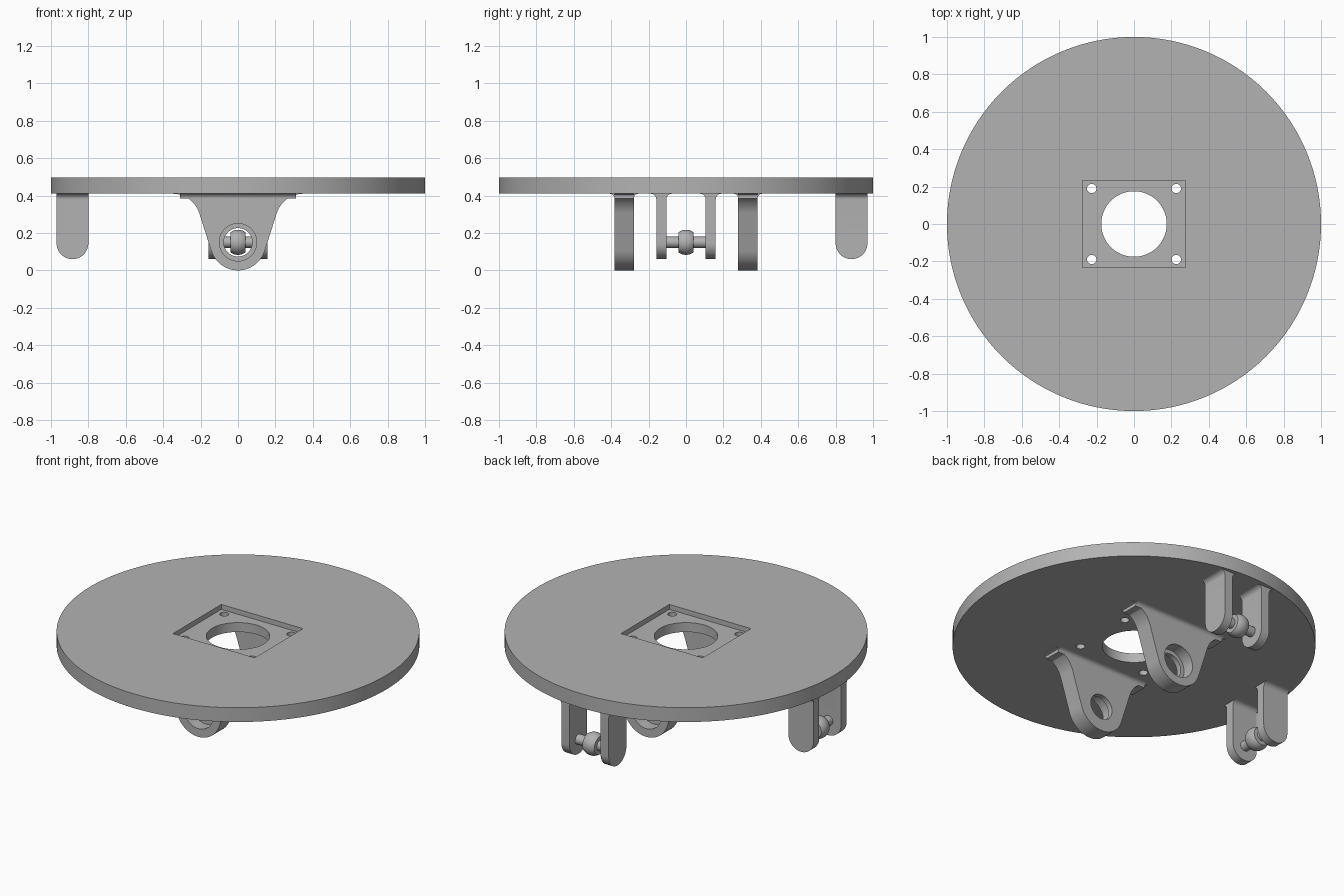
import bpy, bmesh, math
from mathutils import Matrix, Vector

if "Cube" in bpy.data.objects:
    bpy.data.objects.remove(bpy.data.objects["Cube"])

GREY = (0.45, 0.45, 0.45, 1)
mat = bpy.data.materials.new("plain grey")
mat.use_nodes = True
mat.diffuse_color = GREY
mat.node_tree.nodes["Principled BSDF"].inputs["Base Color"].default_value = GREY

UNDER, TOP = 0.41, 0.497      # disc faces
AXIS_Z = 0.15                 # height of all pivots
QUARTER = math.pi / 2


def finish(name, bm, matrix=Matrix()):
    bmesh.ops.recalc_face_normals(bm, faces=bm.faces)
    mesh = bpy.data.meshes.new(name)
    bm.to_mesh(mesh)
    bm.free()
    mesh.transform(matrix)
    mesh.materials.append(mat)
    ob = bpy.data.objects.new(name, mesh)
    bpy.context.collection.objects.link(ob)
    return ob


def prism(name, outline, half, matrix=Matrix()):
    """Extrude an (x, z) outline along y from -half to +half."""
    bm = bmesh.new()
    face = bm.faces.new([bm.verts.new((x, -half, z)) for x, z in outline])
    new = bmesh.ops.extrude_face_region(bm, geom=[face])["geom"]
    verts = [v for v in new if isinstance(v, bmesh.types.BMVert)]
    bmesh.ops.translate(bm, verts=verts, vec=(0, 2 * half, 0))
    return finish(name, bm, matrix)


def cylinder(name, radius, depth, location, rotation=Matrix(), segments=48):
    bm = bmesh.new()
    bmesh.ops.create_cone(bm, cap_ends=True, segments=segments, radius1=radius,
                          radius2=radius, depth=depth)
    return finish(name, bm, Matrix.Translation(location) @ rotation)


def combine(ob, other, operation):
    mod = ob.modifiers.new("combine", 'BOOLEAN')
    mod.operation, mod.object, mod.solver = operation, other, 'EXACT'
    bpy.context.view_layer.objects.active = ob
    bpy.ops.object.modifier_apply(modifier=mod.name)
    bpy.data.objects.remove(other)


def smooth(ob):
    bpy.ops.object.select_all(action='DESELECT')
    ob.select_set(True)
    bpy.context.view_layer.objects.active = ob
    bpy.ops.object.shade_smooth_by_angle(angle=math.radians(30))


def arc(cx, cz, r, start, end, steps):
    angles = [start + (end - start) * i / steps for i in range(steps + 1)]
    return [(cx + r * math.cos(a), cz + r * math.sin(a)) for a in angles]


def mirrored(right):
    return right + [(-x, z) for x, z in reversed(right) if abs(x) > 1e-5]


def add_root_fillet(ob, thickness, half_length, r, matrix):
    """Concave flare where a plate meets the underside of the disc."""
    t = thickness / 2
    right = arc(t + r, UNDER - r, r, math.pi, QUARTER, 8) + [(t + r, UNDER + 0.01)]
    turn = Matrix.Rotation(QUARTER, 4, 'Z')
    combine(ob, prism("fillet", mirrored(right), half_length, matrix @ turn), 'UNION')


# Round top plate with square recess, centre bore and screw holes
disc = cylinder("disc_plate", 1, TOP - UNDER, (0, 0, (TOP + UNDER) / 2), segments=128)
recess = [(-0.275, TOP - 0.03), (0.275, TOP - 0.03), (0.275, TOP + 0.1), (-0.275, TOP + 0.1)]
combine(disc, prism("recess", recess, 0.232), 'DIFFERENCE')
combine(disc, cylinder("bore", 0.175, 0.5, (0, 0, 0.45), segments=64), 'DIFFERENCE')
for sx in (-1, 1):
    for sy in (-1, 1):
        hole = cylinder("screw_hole", 0.025, 0.5, (sx * 0.226, sy * 0.19, 0.45), segments=24)
        combine(disc, hole, 'DIFFERENCE')
smooth(disc)

# Large tapered bearing brackets, front and back
slope = math.radians(17.6)
bracket_side = (arc(0, AXIS_Z, 0.15, -QUARTER, -slope, 16)
                + arc(0.35, UNDER - 0.15, 0.15, math.pi - slope, QUARTER, 12)
                + [(0.35, UNDER + 0.005)])
along_y = Matrix.Rotation(QUARTER, 4, 'X')
for name, side in (("front_bracket", -1), ("back_bracket", 1)):
    place = Matrix.Translation((0, side * 0.331, 0))
    bracket = prism(name, mirrored(bracket_side), 0.052, place)
    add_root_fillet(bracket, 0.104, 0.31, 0.025, place)
    combine(bracket, cylinder("hole", 0.076, 0.4, (0, side * 0.331, AXIS_Z), along_y), 'DIFFERENCE')
    # Bearing seat, open on the outer face
    seat = cylinder("seat", 0.1, 0.2, (0, side * 0.41, AXIS_Z), along_y)
    combine(bracket, seat, 'DIFFERENCE')
    smooth(bracket)

# Small clevis pairs with ball and pin, at the right and back edges
lug_side = arc(0, AXIS_Z - 0.005, 0.085, -QUARTER, 0, 12) + [(0.085, UNDER + 0.005)]
for name, place in (
        ("right", Matrix.Translation((-0.885, 0, 0))),
        ("back", Matrix.Translation((0, 0.885, 0)) @ Matrix.Rotation(QUARTER, 4, 'Z'))):
    for label, side in (("first", -1), ("second", 1)):
        spot = place @ Matrix.Translation((0, side * 0.132, 0))
        lug = prism(f"{name}_{label}_lug", mirrored(lug_side), 0.027, spot)
        add_root_fillet(lug, 0.054, 0.085, 0.03, spot)
        smooth(lug)
    centre = place @ Vector((0, 0, AXIS_Z))
    turn = place.to_3x3().to_4x4() @ along_y
    smooth(cylinder(f"{name}_pin", 0.03, 0.22, centre, turn, 32))
    # Ball with flattened ends
    bm = bmesh.new()
    bmesh.ops.create_uvsphere(bm, u_segments=32, v_segments=24, radius=0.067)
    for z in (-1, 1):
        cut = bmesh.ops.bisect_plane(bm, geom=bm.verts[:] + bm.edges[:] + bm.faces[:],
                                     plane_co=(0, 0, z * 0.04), plane_no=(0, 0, z),
                                     clear_outer=True)
        rim = [e for e in cut["geom_cut"] if isinstance(e, bmesh.types.BMEdge)]
        bmesh.ops.edgeloop_fill(bm, edges=rim)
    smooth(finish(f"{name}_ball", bm, Matrix.Translation(centre) @ turn))
